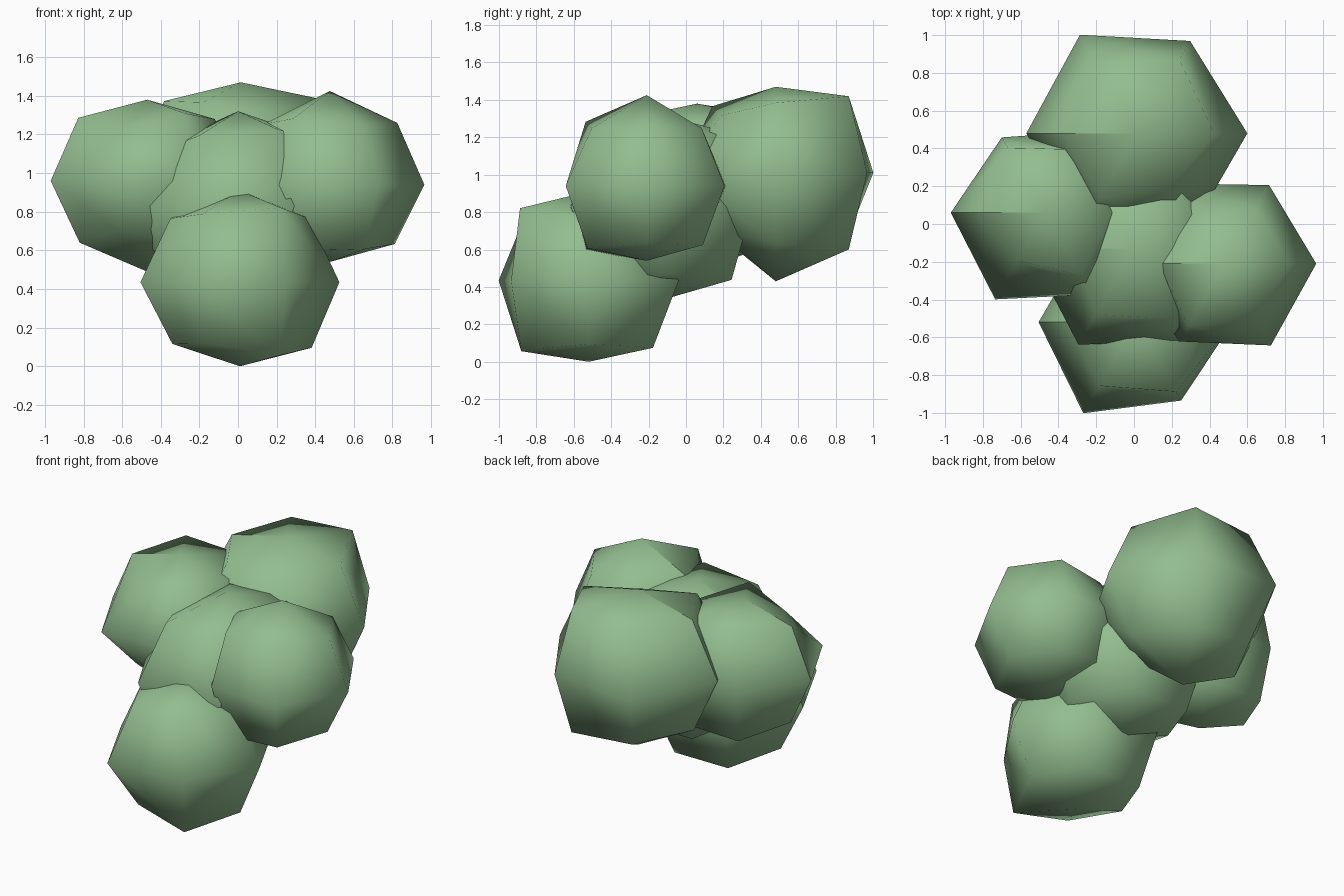
import bpy, bmesh
from math import atan2, pi, cos, sin
from mathutils import Matrix, Vector

cube = bpy.data.objects.get("Cube")
if cube:
    bpy.data.objects.remove(cube, do_unlink=True)

# Single leaf green
green = bpy.data.materials.new("leaf_green")
green.use_nodes = True
colour = (0.29, 0.51, 0.275, 1)
green.diffuse_color = colour
green.node_tree.nodes["Principled BSDF"].inputs["Base Color"].default_value = colour


def clump(name, centre, radius, top, bottom, girth, upper, lower):
    """Uneven six-sided ball. Girth, upper and lower scale the corners of
    the equator and of the rings above and below it, in turn from +x."""
    bm = bmesh.new()
    bmesh.ops.create_uvsphere(bm, u_segments=6, v_segments=4, radius=1,
                              matrix=Matrix.Rotation(pi / 6, 4, 'Z'))
    for v in bm.verts:
        x, y, z = v.co
        if abs(z) > 0.9:                       # poles
            v.co = Vector((0, 0, top if z > 0 else -bottom))
            continue
        i = round(atan2(y, x) / (pi / 3)) % 6
        a = i * pi / 3
        if abs(z) > 0.3:                       # upper and lower rings
            size = radius * (upper if z > 0 else lower)[i]
            out, rise = (0.70, 0.64) if i in (0, 3) else (0.77, 0.70)
            r, h = size * out, size * (rise if z > 0 else -rise)
        else:                                  # equator
            r, h = radius * girth[i], 0
        v.co = Vector((r * cos(a), r * sin(a), h))
    bmesh.ops.recalc_face_normals(bm, faces=bm.faces)
    for f in bm.faces:
        f.smooth = True
    # Crease down the -x side
    for e in bm.edges:
        xs = [v.co.x for v in e.verts]
        if all(abs(v.co.y) < 1e-4 for v in e.verts) and min(xs) < -0.1 and max(xs) < 0.01:
            e.smooth = False
    mesh = bpy.data.meshes.new(name)
    bm.to_mesh(mesh)
    bm.free()
    mesh.materials.append(green)
    obj = bpy.data.objects.new(name, mesh)
    obj.location = centre
    bpy.context.collection.objects.link(obj)


# Overlapping foliage clumps
clump("centre_clump", (0.0, -0.13, 0.83), 0.56, 0.49, 0.50,
      girth=(1, 1, 1, 1, 1.05, 1),
      upper=(1, 1, 1, 0.87, 0.93, 1),
      lower=(1, 1, 1, 0.96, 1, 1))
clump("back_clump", (0.015, 0.48, 1.01), 0.585, 0.46, 0.58,
      girth=(1, 0.965, 1.03, 1, 1, 1),
      upper=(1, 1, 0.95, 0.97, 0.87, 0.75),
      lower=(1, 1, 0.94, 1, 0.8, 0.78))
clump("right_clump", (-0.47, 0.06, 0.96), 0.5, 0.42, 0.47,
      girth=(1, 1, 0.92, 1, 1.06, 1),
      upper=(1, 1, 1.03, 1.02, 0.76, 1),
      lower=(1, 1, 1.02, 1, 0.75, 0.9))
clump("left_clump", (0.475, -0.21, 0.94), 0.49, 0.485, 0.40,
      girth=(1, 0.98, 1, 1, 0.97, 1.02),
      upper=(1.02, 0.9, 0.82, 1, 1, 0.9),
      lower=(0.98, 0.92, 0.9, 1, 1, 0.97))
clump("front_clump", (0.01, -0.52, 0.435), 0.515, 0.475, 0.435,
      girth=(1, 1.08, 1, 1, 1.08, 0.93),
      upper=(1, 0.9, 0.9, 1, 0.98, 1.07),
      lower=(1.03, 1, 1, 0.97, 0.88, 1.05))
